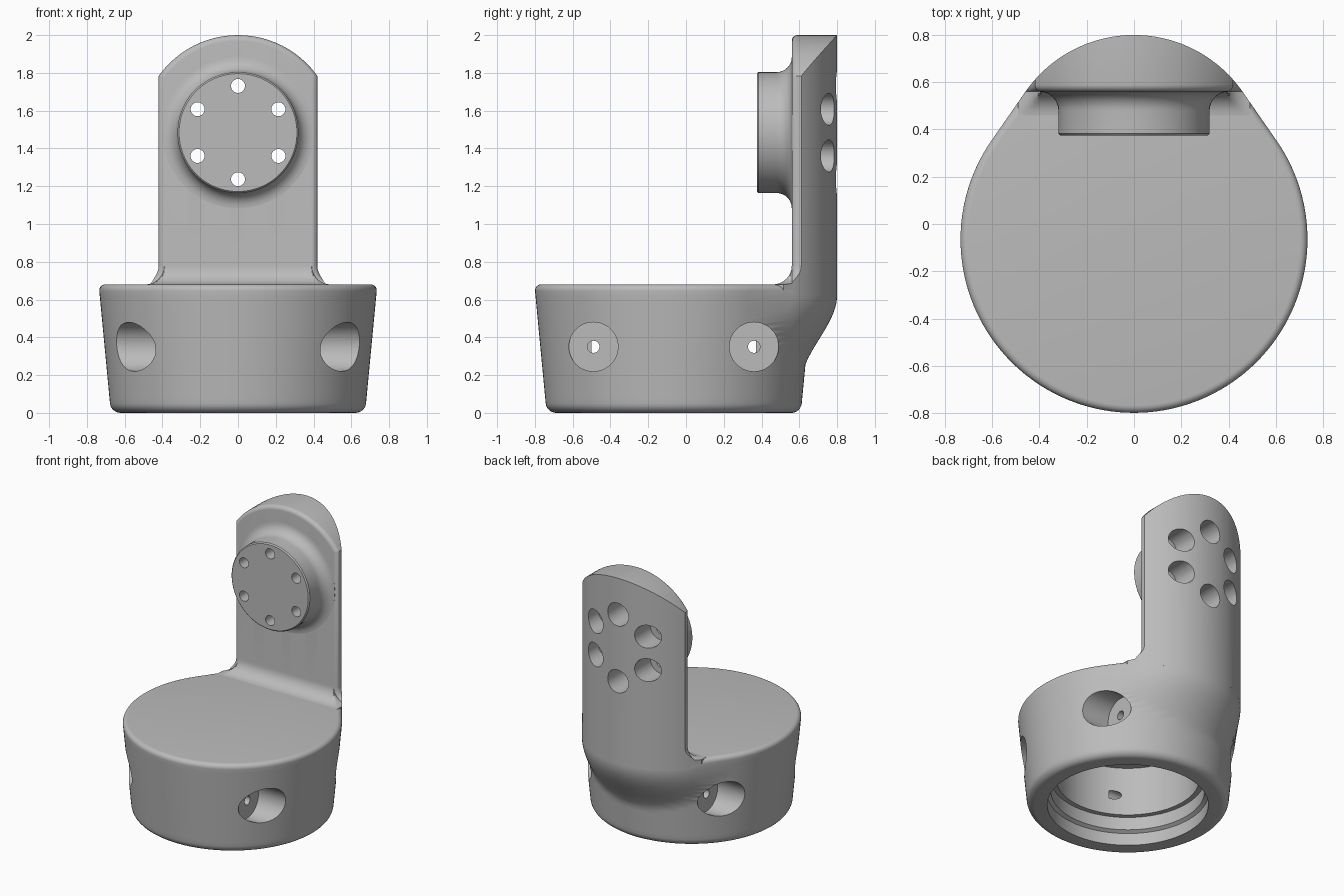
import bpy, bmesh
from math import sin, cos, pi, sqrt, radians
from mathutils import Vector, Matrix

cube = bpy.data.objects.get("Cube")
if cube:
    bpy.data.objects.remove(cube, do_unlink=True)

GREY = (0.5, 0.5, 0.5, 1)
metal = bpy.data.materials.new("plain grey")
metal.use_nodes = True
metal.diffuse_color = GREY
metal.node_tree.nodes["Principled BSDF"].inputs["Base Color"].default_value = GREY

BASE_Y, ARM_Y = -0.065, 0.24      # centres of the base circle and the arm's back arc
ARM_R = 0.56
BOSS_Z = 1.484


def loft(bm, rings):
    """Skin a list of equal-length rings and cap both ends."""
    rows = [[bm.verts.new(p) for p in ring] for ring in rings]
    n = len(rows[0])
    for a, b in zip(rows, rows[1:]):
        for i in range(n):
            j = (i + 1) % n
            bm.faces.new((a[i], a[j], b[j], b[i]))
    bm.faces.new(rows[0][::-1])
    bm.faces.new(rows[-1])


def lathe(bm, profile, matrix, n=48):
    """Turn (radius, height) points about the matrix's z axis."""
    loft(bm, [[matrix @ Vector((r * cos(2 * pi * i / n), r * sin(2 * pi * i / n), h))
               for i in range(n)] for r, h in profile])


def finish(name, bm):
    bmesh.ops.remove_doubles(bm, verts=bm.verts, dist=1e-5)
    bmesh.ops.recalc_face_normals(bm, faces=bm.faces)
    mesh = bpy.data.meshes.new(name)
    bm.to_mesh(mesh)
    bm.free()
    mesh.materials.append(metal)
    ob = bpy.data.objects.new(name, mesh)
    bpy.context.collection.objects.link(ob)
    return ob


def activate(ob):
    bpy.ops.object.select_all(action='DESELECT')
    ob.select_set(True)
    bpy.context.view_layer.objects.active = ob


def boolean(ob, cutter, operation='DIFFERENCE'):
    activate(ob)
    mod = ob.modifiers.new("cut", 'BOOLEAN')
    mod.operation, mod.object, mod.solver = operation, cutter, 'EXACT'
    bpy.ops.object.modifier_apply(modifier=mod.name)


def outline(z, r1, shift, inset, n=144):
    """Convex outline round the base circle and the arm's back arc."""
    ring = []
    c2 = ARM_Y - shift
    for i in range(n):
        a = 2 * pi * i / n
        on_arm = sin(a) * (c2 - BASE_Y) > r1 - ARM_R
        c, r = (c2, ARM_R) if on_arm else (BASE_Y, r1)
        ring.append((cos(a) * (r - inset), c + sin(a) * (r - inset), z))
    return ring


# Base: tapered drum that swells at the back to meet the arm
H, LOW, TOP = 0.68, 0.05, 0.035
levels = [(LOW * (1 - cos(t * pi / 12)), LOW * (1 - sin(t * pi / 12))) for t in range(7)]
levels += [(LOW + (H - LOW - TOP) * i / 20, 0) for i in range(1, 20)]
levels += [(H - TOP + TOP * sin(t * pi / 12), TOP * (1 - cos(t * pi / 12))) for t in range(7)]
rings = []
for z, inset in levels:
    s = min(max((z - 0.16) / 0.46, 0), 1)
    rings.append(outline(z, 0.673 + 0.095 * z, 0.19 * (1 - s * s * (3 - 2 * s)), inset))
bm = bmesh.new()
loft(bm, rings)
base = finish("base", bm)

# Stepped hollow in the underside
bm = bmesh.new()
lathe(bm, [(0.54, -0.1), (0.54, 0.09), (0.515, 0.105), (0.515, 0.2), (0.48, 0.2), (0.48, 0.56)],
      Matrix.Translation((0, BASE_Y, 0)), 96)
hollow = finish("hollow_cutter", bm)

# Counterbored side holes
bm = bmesh.new()
for side in (-1, 1):
    for y in (-0.49, 0.36):
        m = Matrix.Translation((0, y, 0.35)) @ Matrix.Rotation(side * pi / 2, 4, 'Y')
        lathe(bm, [(0.032, 0.2), (0.032, 0.42), (0.13, 0.42), (0.13, 0.9)], m)
side_holes = finish("side_hole_cutter", bm)

# Arm: arched plate with flared foot and rounded front edge
W, FOOT, EDGE, FRONT = 0.42, 0.1, 0.03, 0.56
ARCH = 0.516


def plate(y, inset, top=9):
    half = [(W + FOOT - inset, 0.6)]
    for i in range(9):
        a = i * pi / 16
        half.append((W + FOOT * (1 - sin(a)) - inset, H + FOOT * (1 - cos(a))))
    w, r = W - inset, ARCH - inset
    z0 = sqrt(r * r - w * w)
    half.append((w, BOSS_Z + z0))
    for i in range(1, 16):
        x = w * cos(i * pi / 32)
        half.append((x, BOSS_Z + sqrt(r * r - x * x)))
    pts = half + [(0, BOSS_Z + r)] + [(-x, z) for x, z in reversed(half)]
    return [(x, y, min(z, top)) for x, z in pts]


rings = []
for i in range(9):
    a = i * pi / 16
    rings.append(plate(FRONT - FOOT + FOOT * sin(a), EDGE, H + FOOT * (1 - cos(a))))
for i in range(7):
    a = i * pi / 12
    rings.append(plate(FRONT + EDGE * (1 - cos(a)), EDGE * (1 - sin(a))))
rings.append(plate(0.95, 0))
bm = bmesh.new()
loft(bm, rings)
arm = finish("arm", bm)

bm = bmesh.new()
loft(bm, [outline(z, 0.735, 0, 0) for z in (0.62, 2.2)])
envelope = finish("arm_envelope", bm)

# Round mounting boss with a coved root
bm = bmesh.new()
profile = [(0.312, 0.375), (0.32, 0.383)]
profile += [(0.40 - 0.08 * cos(i * pi / 16), 0.48 + 0.08 * sin(i * pi / 16)) for i in range(9)]
profile.append((0.40, 0.57))
to_back = Matrix.Translation((0, 0, BOSS_Z)) @ Matrix.Rotation(-pi / 2, 4, 'X')
lathe(bm, profile, to_back, 96)
boss = finish("mounting_boss", bm)

# Ring of six bolt holes, counterbored from the back
bm = bmesh.new()
for i in range(6):
    a = pi / 2 + i * pi / 3
    m = Matrix.Translation((0.247 * cos(a), 0, 0.247 * sin(a))) @ to_back
    lathe(bm, [(0.037, 0.3), (0.037, 0.6), (0.085, 0.6), (0.085, 0.95)], m, 32)
bolt_holes = finish("bolt_hole_cutter", bm)

boolean(base, hollow)
boolean(base, side_holes)
boolean(arm, envelope, 'INTERSECT')
boolean(arm, bolt_holes)
boolean(boss, bolt_holes)
for cutter in (hollow, side_holes, envelope, bolt_holes):
    bpy.data.objects.remove(cutter, do_unlink=True)

for part in (base, arm, boss):
    activate(part)
    bpy.ops.object.shade_smooth_by_angle(angle=radians(30))
